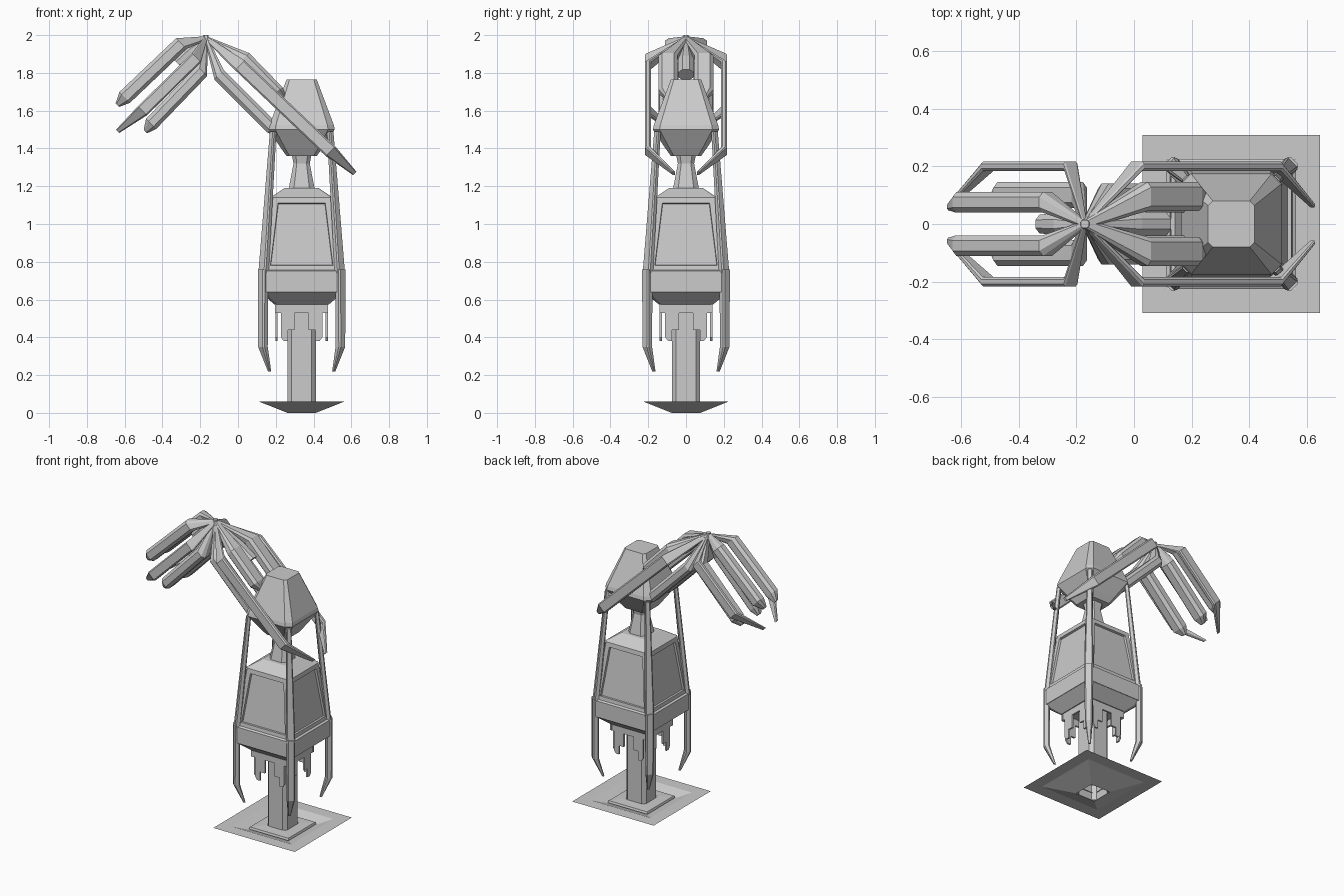
import bpy, bmesh
from mathutils import Vector

if "Cube" in bpy.data.objects:
    bpy.data.objects.remove(bpy.data.objects["Cube"])

X, Y, Z = Vector((1, 0, 0)), Vector((0, 1, 0)), Vector((0, 0, 1))
CX = 0.337  # tower axis


def loft(name, rings, u, v, chamfer=0.0, cap=True, inset=None):
    """Skin a chain of chamfered rectangles; ring = (centre, half_u, half_v)."""
    bm = bmesh.new()
    loops = []
    for c, a, b in rings:
        k = chamfer * min(a, b)
        if k:
            pts = [(a, -b + k), (a, b - k), (a - k, b), (-a + k, b),
                   (-a, b - k), (-a, -b + k), (-a + k, -b), (a - k, -b)]
        else:
            pts = [(a, -b), (a, b), (-a, b), (-a, -b)]
        loops.append([bm.verts.new(Vector(c) + u * p + v * q) for p, q in pts])
    n = len(loops[0])
    for lo, hi in zip(loops, loops[1:]):
        for i in range(n):
            bm.faces.new((lo[i], lo[(i + 1) % n], hi[(i + 1) % n], hi[i]))
    if cap:
        bm.faces.new(loops[0])
        bm.faces.new(loops[-1])
    bmesh.ops.recalc_face_normals(bm, faces=bm.faces[:])
    if inset:
        big = [f for f in bm.faces if abs(f.normal.z) < 0.3 and f.calc_area() > inset]
        bmesh.ops.inset_individual(bm, faces=big, thickness=0.04, depth=0)
        bmesh.ops.inset_individual(bm, faces=big, thickness=0.003, depth=-0.014)
    me = bpy.data.meshes.new(name)
    bm.to_mesh(me)
    bm.free()
    ob = bpy.data.objects.new(name, me)
    bpy.context.collection.objects.link(ob)
    return ob


def tower(name, profile, **kw):
    """Square tower part from (half width, height) pairs."""
    return loft(name, [((CX, 0, z), r, r) for r, z in profile], X, Y, **kw)


# Base sheet with a shallow funnel, and its inner floor
tower("base_plate", [(.308, .06), (.226, .06), (.075, 0)], cap=False)
tower("base_floor", [(.15, .034), (.145, .048), (.07, .052)], cap=False)

# Pillar, body, neck and head
tower("pillar", [(.075, 0), (.075, .6)], chamfer=.3, cap=False)
tower("body_underside", [(.145, .575), (.222, .64)], chamfer=.1)
tower("body_collar", [(.225, .64), (.225, .75), (.212, .757)], chamfer=.12)
tower("body", [(.212, .755), (.165, 1.14), (.09, 1.19)], chamfer=.08, inset=.05)
tower("neck", [(.07, 1.18), (.043, 1.32), (.055, 1.38)], chamfer=.4)
tower("head", [(.08, 1.36), (.105, 1.395), (.175, 1.5), (.17, 1.525), (.08, 1.765)], chamfer=.2)

# Corner struts and hanging legs
for sx in (-1, 1):
    for sy in (-1, 1):
        rad = Vector((sx, sy, 0)).normalized()
        tan = Vector((-sy, sx, 0)).normalized()

        def at(r, z):
            return (CX + sx * r, sy * r, z)
        loft("strut", [(at(.202, .74), .018, .028), (at(.151, 1.49), .014, .016)], rad, tan, chamfer=.4)
        loft("leg", [(at(.205, .76), .02, .026), (at(.205, .64), .02, .026),
                     (at(.205, .35), .02, .024), (at(.17, .22), .007, .008)], rad, tan, chamfer=.4)

# Stepped skirt plates hanging around the pillar
half = [(.037, .53), (.037, .44), (.073, .44), (.073, .38), (.095, .38),
        (.11, .40), (.11, .53), (.14, .53), (.14, .59)]
outline = half + [(-a, z) for a, z in reversed(half)]
for d in (X, -X, Y, -Y):
    side = Z.cross(d)
    bm = bmesh.new()
    face = bm.faces.new([bm.verts.new(X * CX + d * .127 + side * a + Z * z) for a, z in outline])
    ext = bmesh.ops.extrude_face_region(bm, geom=[face])
    bmesh.ops.translate(bm, vec=d * .012, verts=[g for g in ext["geom"] if isinstance(g, bmesh.types.BMVert)])
    bmesh.ops.recalc_face_normals(bm, faces=bm.faces[:])
    me = bpy.data.meshes.new("skirt_plate")
    bm.to_mesh(me)
    bm.free()
    bpy.context.collection.objects.link(bpy.data.objects.new("skirt_plate", me))

# Claw: two drooping groups of fingers meeting at one hub
HUB = (-.17, 0, 1.985)
NR, NL = Vector((1, 0, 1)).normalized(), Vector((-1, 0, 1)).normalized()


def finger(name, n, pts, w, t):
    """Finger from the hub through elbow, knuckle and tip, mirrored in y."""
    scale = [.3, 1, 1, .35]
    for s in (1, -1):
        rings = [((x, s * y, z), max(w * k, .008), max(t * k, .008))
                 for (x, y, z), k in zip([HUB] + pts, scale)]
        loft(name, rings, n, Y, chamfer=.5)


finger("right_outer_finger", NR, [(.01, .2, 1.84), (.49, .2, 1.385), (.618, .065, 1.268)], .036, .016)
finger("right_upper_finger", NR, [(.035, .095, 1.88), (.21, .095, 1.70), (.25, .085, 1.66)], .035, .05)
finger("right_lower_finger", NR, [(-.10, .09, 1.79), (.18, .09, 1.51), (.24, .08, 1.45)], .035, .05)
finger("left_outer_finger", NL, [(-.22, .2, 1.88), (-.505, .2, 1.60), (-.638, .065, 1.49)], .034, .016)
finger("left_upper_finger", NL, [(-.30, .075, 1.955), (-.60, .075, 1.67), (-.638, .06, 1.63)], .04, .036)
finger("left_lower_finger", NL, [(-.19, .10, 1.81), (-.46, .10, 1.53), (-.49, .09, 1.49)], .038, .045)

# Central spikes and hub
loft("right_spike", [(HUB, .01, .01), ((.0, 0, 1.86), .04, .042), ((.10, 0, 1.79), .04, .042)], NR, Y, chamfer=.6)
loft("left_spike", [(HUB, .01, .01), ((-.25, 0, 1.91), .04, .04), ((-.32, 0, 1.85), .03, .032)], NL, Y, chamfer=.6)
loft("hub", [((-.17, 0, 1.96), .018, .018), ((-.17, 0, 2.0), .014, .014)], X, Y, chamfer=.5)
